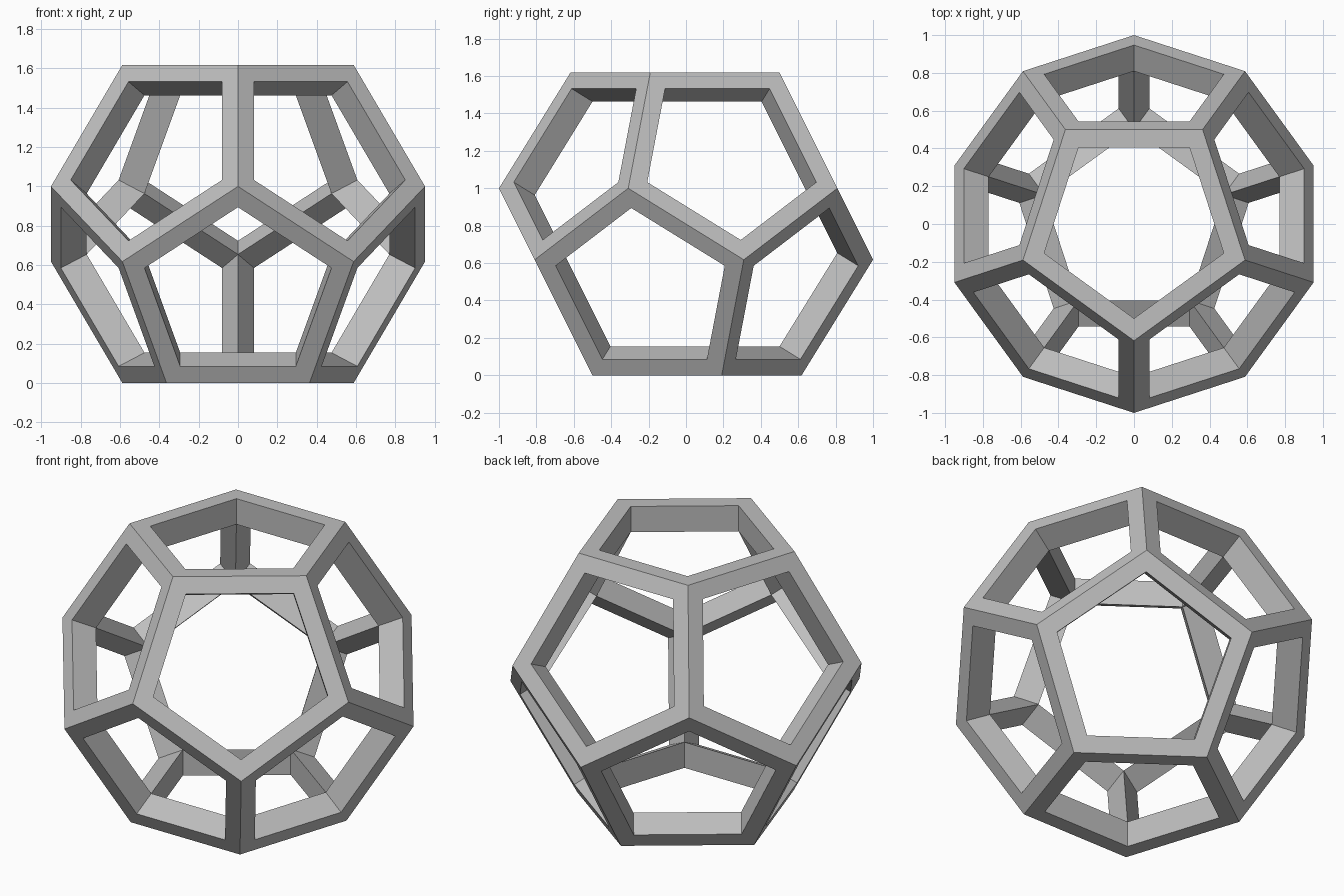
import bpy, bmesh
from math import sin, cos, radians, sqrt
from mathutils import Vector

cube = bpy.data.objects.get("Cube")
if cube:
    bpy.data.objects.remove(cube, do_unlink=True)

PHI = (1 + sqrt(5)) / 2
KEEP = 0.809                       # size of each opening relative to its face
CENTRE = Vector((0, 0, PHI / 2))

# Solid dodecahedron: hull of four pentagonal rings (radius, height, start angle)
solid = bmesh.new()
for radius, height, start in ((1 / PHI, 0, 90), (1, 1 / PHI, 90),
                              (1, 1, -90), (1 / PHI, PHI, -90)):
    for i in range(5):
        a = radians(start + 72 * i)
        solid.verts.new((radius * cos(a), radius * sin(a), height))
bmesh.ops.convex_hull(solid, input=solid.verts[:])
bmesh.ops.dissolve_limit(solid, angle_limit=radians(5),
                         verts=solid.verts[:], edges=solid.edges[:])

# Struts: a flat rim around each opening, and walls running in to the inner ridges
frame = bmesh.new()
for face in solid.faces:
    middle = face.calc_center_median()
    outer = [v.co.copy() for v in face.verts]
    hole = [middle.lerp(p, KEEP) for p in outer]
    ridge = [CENTRE.lerp(p, KEEP) for p in outer]
    for a, b in ((outer, hole), (hole, ridge)):
        for i in range(len(outer)):
            j = (i + 1) % len(outer)
            frame.faces.new([frame.verts.new(p) for p in (a[i], a[j], b[j], b[i])])
solid.free()
bmesh.ops.remove_doubles(frame, verts=frame.verts[:], dist=0.0005)
bmesh.ops.recalc_face_normals(frame, faces=frame.faces[:])

mesh = bpy.data.meshes.new("dodecahedron_frame")
frame.to_mesh(mesh)
frame.free()
obj = bpy.data.objects.new("dodecahedron_frame", mesh)
bpy.context.collection.objects.link(obj)

# Plain grey
grey = bpy.data.materials.new("grey")
grey.use_nodes = True
colour = (0.52, 0.52, 0.52, 1)
grey.diffuse_color = colour
grey.node_tree.nodes["Principled BSDF"].inputs["Base Color"].default_value = colour
mesh.materials.append(grey)
